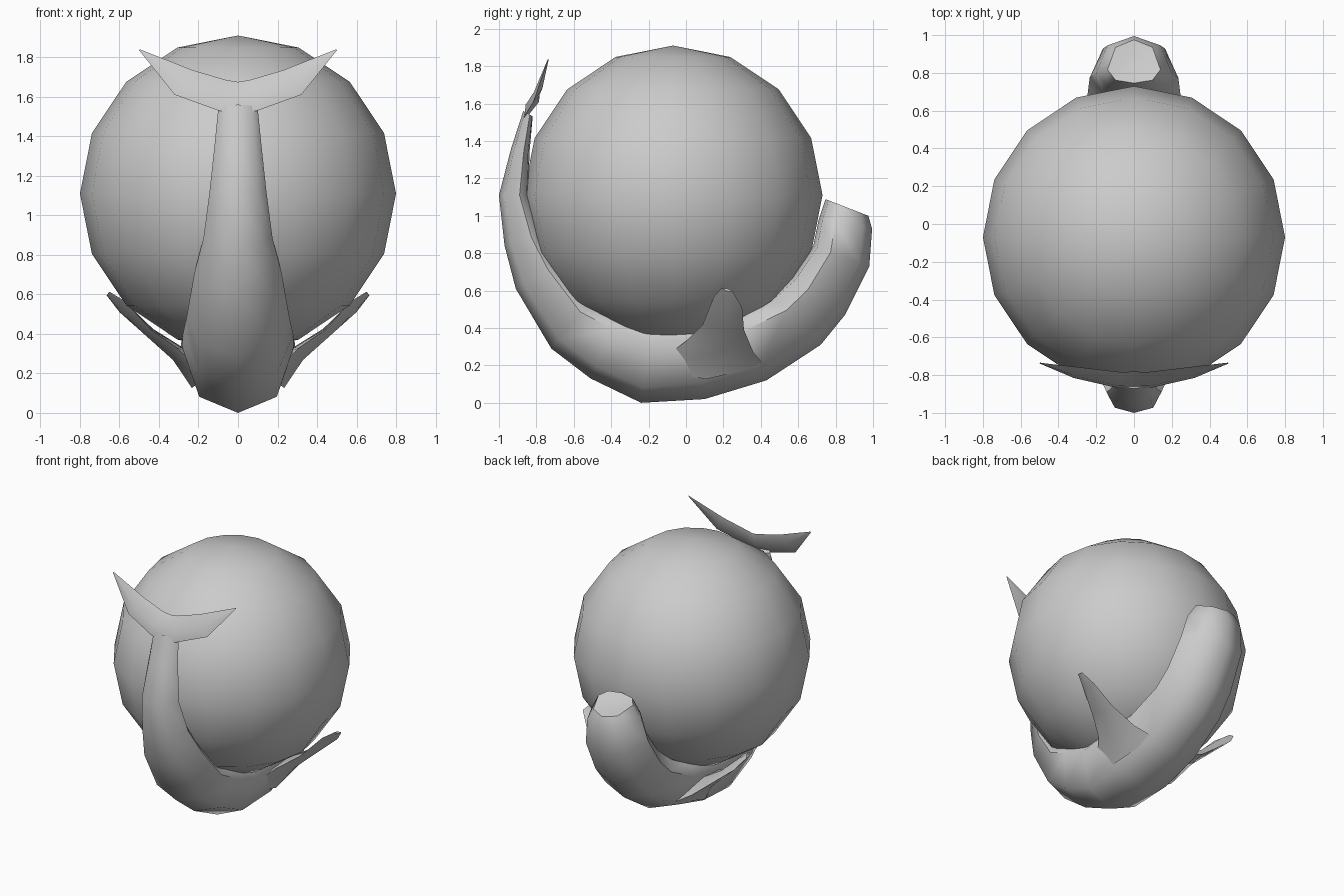
import bpy
import bmesh
import math
from mathutils import Vector

cube = bpy.data.objects.get("Cube")
if cube:
    bpy.data.objects.remove(cube, do_unlink=True)

grey = bpy.data.materials.new("plain grey")
grey.use_nodes = True
grey.diffuse_color = (0.6, 0.6, 0.6, 1)
grey.node_tree.nodes["Principled BSDF"].inputs["Base Color"].default_value = (0.6, 0.6, 0.6, 1)

CENTRE = Vector((0, -0.07, 1.11))


def finish(obj, angle=60):
    obj.data.materials.append(grey)
    bpy.ops.object.select_all(action='DESELECT')
    obj.select_set(True)
    bpy.context.view_layer.objects.active = obj
    bpy.ops.object.shade_smooth_by_angle(angle=math.radians(angle))


def loft(name, rings, angle=60):
    """Skin closed rings of points and cap both ends."""
    bm = bmesh.new()
    loops = [[bm.verts.new(p) for p in ring] for ring in rings]
    n = len(loops[0])
    for a, b in zip(loops, loops[1:]):
        for i in range(n):
            j = (i + 1) % n
            bm.faces.new((a[i], a[j], b[j], b[i]))
    for loop in (loops[0], loops[-1]):
        bm.faces.new(loop)
    bmesh.ops.recalc_face_normals(bm, faces=bm.faces)
    mesh = bpy.data.meshes.new(name)
    bm.to_mesh(mesh)
    bm.free()
    obj = bpy.data.objects.new(name, mesh)
    bpy.context.collection.objects.link(obj)
    finish(obj, angle)
    return obj


# Ball
bpy.ops.mesh.primitive_uv_sphere_add(segments=16, ring_count=8, radius=0.8, location=CENTRE)
ball = bpy.context.object
ball.name = ball.data.name = "ball"
finish(ball)

# Curled body: outer ridge y, z, half width, depth of widest point
stations = [
    (-0.87, 1.56, 0.10, 0.04), (-0.935, 1.36, 0.12, 0.07), (-1.0, 1.11, 0.145, 0.11),
    (-0.97, 0.84, 0.175, 0.15), (-0.91, 0.61, 0.22, 0.20), (-0.72, 0.29, 0.26, 0.25),
    (-0.51, 0.13, 0.28, 0.29), (-0.24, 0.0, 0.28, 0.33), (0.10, 0.02, 0.29, 0.33),
    (0.43, 0.12, 0.28, 0.29), (0.72, 0.31, 0.26, 0.26), (0.85, 0.47, 0.25, 0.24),
    (0.98, 0.73, 0.235, 0.22), (0.995, 0.93, 0.20, 0.20), (0.975, 1.0, 0.14, 0.17),
]
section = [(0, 0), (0.7, 0.25), (1, 1), (0.7, 1.35), (0, 1.45), (-0.7, 1.35), (-1, 1), (-0.7, 0.25)]
rings = []
for y, z, w, d in stations:
    ridge = Vector((0, y, z))
    inward = (CENTRE - ridge).normalized()
    if z == 1.0:  # tilted snout
        inward = Vector((0, -0.93, 0.36))
    rings.append([ridge + inward * (d * v) + Vector((w * u, 0, 0)) for u, v in section])
# Mouth hollow
mouth = sum(rings[-1], Vector()) / len(section) - Vector((0, 0, 0.02))
rings.append([p.lerp(mouth, 0.6) for p in rings[-1]])
loft("body", rings)


def blade(front, back, thick, normal):
    """Diamond cross-section between two edges."""
    f, b = Vector(front), Vector(back)
    off = Vector(normal).normalized() * thick
    mid = (f + b) / 2
    return [f, mid + off, b, mid - off]


def mirrored(ring):
    return [Vector((-p.x, p.y, p.z)) for p in ring]


# Side fins
fin = [
    blade((0.16, -0.20, 0.18), (0.18, 0.42, 0.20), 0.09, (0.7, 0, -0.7)),
    blade((0.31, 0.0, 0.33), (0.30, 0.36, 0.27), 0.04, (0.6, 0, -0.8)),
    blade((0.44, 0.09, 0.42), (0.45, 0.31, 0.39), 0.025, (0.6, 0, -0.8)),
    blade((0.58, 0.15, 0.57), (0.60, 0.30, 0.51), 0.02, (0.7, 0, -0.7)),
    blade((0.65, 0.19, 0.613), (0.665, 0.25, 0.595), 0.01, (0.7, 0, -0.7)),
]
loft("left_fin", fin)
loft("right_fin", [mirrored(r) for r in fin])

# Tail flukes, lofted from tip to tip
half = [
    blade((0.10, -0.865, 1.53), (0.06, -0.785, 1.685), 0.035, (0, -0.9, -0.4)),
    blade((0.32, -0.815, 1.61), (0.23, -0.765, 1.735), 0.025, (0.1, -0.9, -0.4)),
    blade((0.50, -0.738, 1.835), (0.497, -0.735, 1.84), 0.003, (0.1, -0.9, -0.4)),
]
root = blade((0, -0.865, 1.51), (0, -0.78, 1.675), 0.04, (0, -0.9, -0.4))
loft("tail_flukes", [mirrored(r) for r in reversed(half)] + [root] + half)
